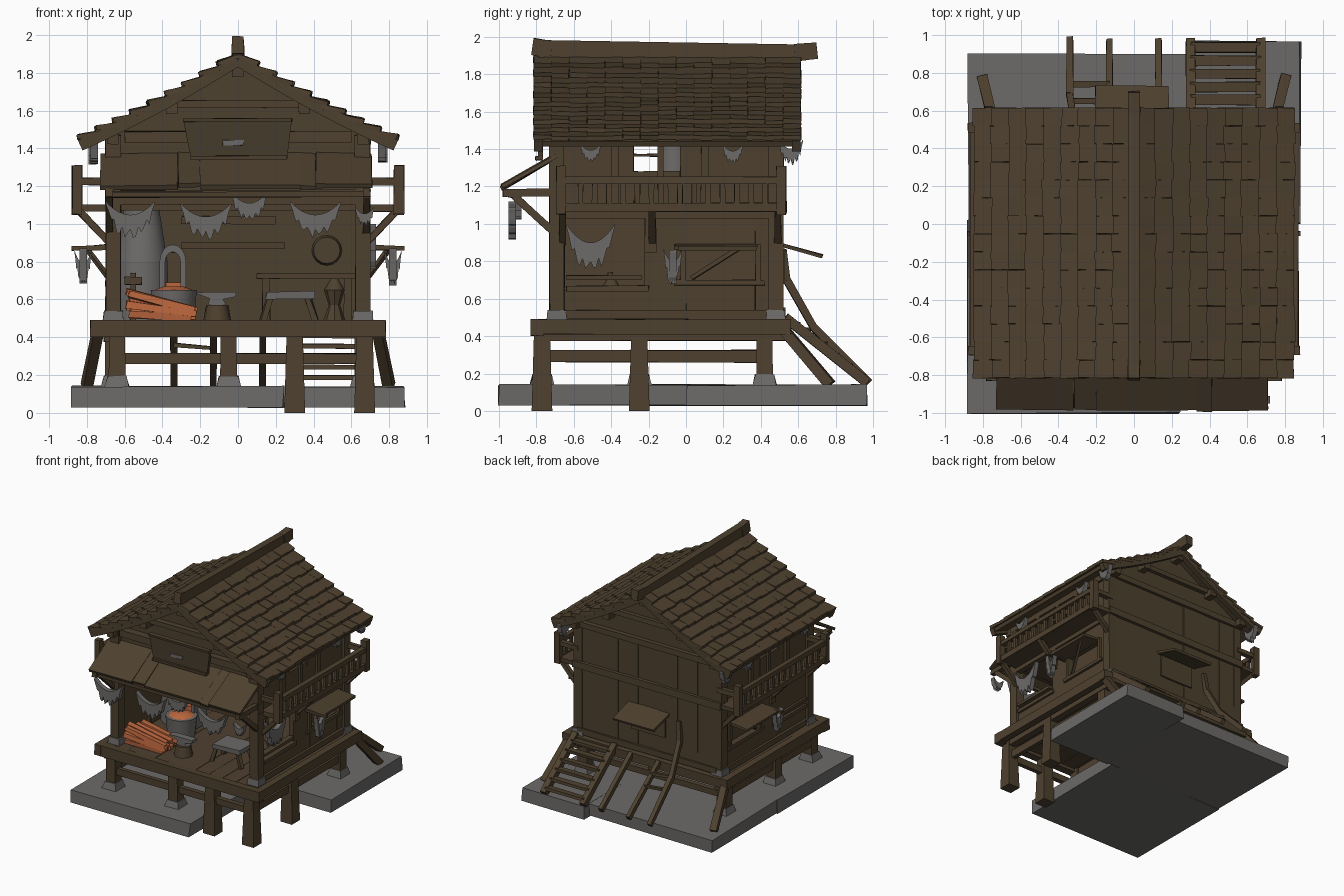
import bpy, bmesh, math, random
from mathutils import Vector, Matrix
random.seed(4)
R = random.uniform

def material(name, rgb):
    m = bpy.data.materials.new(name)
    m.diffuse_color = (*rgb, 1)
    return m
WOOD = material("brown_wood", (0.076, 0.052, 0.028))
DARK = material("dark_sign_wood", (0.062, 0.044, 0.025))
STONE = material("grey_stone", (0.15, 0.145, 0.14))
EMBER = material("orange_ember", (0.52, 0.14, 0.05))

def finish(name, bm, mat, smooth=False):
    bmesh.ops.recalc_face_normals(bm, faces=bm.faces)
    me = bpy.data.meshes.new(name)
    bm.to_mesh(me); bm.free()
    me.materials.append(mat)
    ob = bpy.data.objects.new(name, me)
    bpy.context.collection.objects.link(ob)
    if smooth:
        for o in bpy.context.selected_objects: o.select_set(False)
        ob.select_set(True)
        bpy.context.view_layer.objects.active = ob
        bpy.ops.object.shade_smooth_by_angle(angle=math.radians(40))
    return ob

def beam(bm, a, b, w, h, taper=1.0, jit=0.003):
    """Box from a to b: w is its level width, h its height; wider at a by taper."""
    a, b = Vector(a), Vector(b)
    d = (b - a).normalized()
    ref = Vector((0, 0, 1)) if abs(d.z) < 0.95 else Vector((0, 1, 0))
    x = ref.cross(d).normalized(); y = d.cross(x)
    vs = []
    for p, k in ((a, taper), (b, 1)):
        for i, j in ((-1, -1), (1, -1), (1, 1), (-1, 1)):
            vs.append(bm.verts.new(p + x*i*w*k/2 + y*j*h*k/2 + Vector((R(-jit, jit), R(-jit, jit), R(-jit, jit)))))
    for f in ((0, 1, 2, 3), (4, 5, 6, 7), (0, 1, 5, 4), (1, 2, 6, 5), (2, 3, 7, 6), (3, 0, 4, 7)):
        bm.faces.new([vs[i] for i in f])

def box(bm, x0, x1, y0, y1, z0, z1, jit=0.003):
    beam(bm, ((x0+x1)/2, (y0+y1)/2, z0), ((x0+x1)/2, (y0+y1)/2, z1), abs(x1-x0), abs(y1-y0), 1, jit)

def boxes(name, mat, rows, jit=0.003):
    bm = bmesh.new()
    for r in rows: box(bm, *r, jit=jit)
    return finish(name, bm, mat)

def beams(name, mat, rows, jit=0.003):
    bm = bmesh.new()
    for r in rows: beam(bm, *r, jit=jit)
    return finish(name, bm, mat)

def prism(name, mat, pts, axis, t0, t1):
    bm = bmesh.new()
    to3 = (lambda u, v, t: (u, t, v)) if axis == 'y' else (lambda u, v, t: (t, u, v))
    f = bm.faces.new([bm.verts.new(to3(u, v, t0)) for u, v in pts])
    ext = bmesh.ops.extrude_face_region(bm, geom=[f])['geom']
    off = Vector(to3(0, 0, t1 - t0))
    bmesh.ops.translate(bm, vec=off, verts=[v for v in ext if isinstance(v, bmesh.types.BMVert)])
    return finish(name, bm, mat)

def lathe(name, mat, x, y, prof, n=14):
    bm = bmesh.new()
    for (r0, z0), (r1, z1) in zip(prof, prof[1:]):
        bmesh.ops.create_cone(bm, cap_ends=True, segments=n, radius1=r0, radius2=r1, depth=z1-z0,
                              matrix=Matrix.Translation((x, y, (z0+z1)/2)))
    return finish(name, bm, mat, True)

def rag(name, axis, c, top, w, h, t):
    """Sagging crescent with ragged drips along its lower edge."""
    n = 18; up, low = [], []
    for i in range(n + 1):
        s = 2*i/n - 1
        z = top - h*0.4*(1 - s*s)
        up.append((c + s*w/2, z))
        low.append((c + s*w/2, z - 0.012 - h*0.36*(1 - s*s)**0.6 - (h*R(0.08, 0.28) if i % 3 and 1 < i < n-1 else 0)))
    prism(name, STONE, up + low[::-1], axis, t - 0.02, t + 0.02)

def roof_z(x): return 1.91 - 0.63*abs(x) + 0.11*x*x

# stone foundation, notched at the front right
boxes("foundation_slabs", STONE, [(-0.88, 0.24, -1, 0.02, 0.03, 0.14), (-0.88, 0.29, 0.02, 0.9, 0.03, 0.14),
                                  (0.29, 0.88, 0.0, 0.97, 0.03, 0.14)], 0.006)
# stilts, stone feet and rails under the deck
legs = [(x, -0.77) for x in (-0.64, -0.05, 0.3, 0.67)] + [(x, -0.25) for x in (-0.66, -0.05, 0.67)] + \
       [(x, 0.42) for x in (-0.66, 0.66)]
bm, feet = bmesh.new(), bmesh.new()
for x, y in legs:
    grounded = x > 0.24 and y < 0
    beam(bm, (x, y, 0 if grounded else 0.14), (x, y, 0.43), 0.085, 0.085, 1.3 if grounded else 1.05, 0)
    if not grounded: beam(feet, (x, y, 0.135), (x, y, 0.195), 0.1, 0.1, 1.3)
finish("stilts", bm, WOOD); finish("stilt_feet", feet, STONE)
rails = [(-0.66, 0.66, y-0.02, y+0.02, 0.26, 0.315) for y in (-0.77, 0.42)]
rails += [(x-0.02, x+0.02, -0.77, 0.42, 0.26, 0.325) for x in (-0.66, 0.67)]
rails += [(x-0.03, x+0.03, -0.8, 0.54, 0.375, 0.43) for x in (-0.68, -0.05, 0.68)]
boxes("stilt_rails", WOOD, rails)
# deck planks and rim
n = 12
boxes("deck_planks", WOOD, [(-0.77+i*1.54/n, -0.77+(i+1)*1.54/n-0.001, -0.81+R(0, .01), 0.54, 0.43, 0.482+R(0, .003))
                            for i in range(n)], 0.001)
boxes("deck_rim", WOOD, [(-0.78, 0.78, -0.83, -0.76, 0.40, 0.49), (-0.78, 0.78, 0.5, 0.56, 0.41, 0.49),
                         (-0.78, -0.72, -0.83, 0.56, 0.41, 0.49), (0.72, 0.78, -0.83, 0.56, 0.41, 0.49)])

# corner posts, their stone shoes and the front lintel
corners = [(x, y) for x in (-0.66, 0.66) for y in (-0.69, 0.48)]
boxes("corner_posts", WOOD, [(x-.04, x+.04, y-.04, y+.04, 0.49, 1.47) for x, y in corners])
beams("post_shoes", STONE, [((x, y, 0.485), (x, y, 0.54), 0.1, 0.1, 1.1) for x, y in corners])
boxes("front_beams", WOOD, [(-0.7, 0.7, -0.73, -0.66, 1.10, 1.18)])
# back wall with vertical planks and gables
gable = lambda z: [(-0.67, z), (0.67, z), (0.67, 1.48), (0.3, 1.68), (0, 1.86), (-0.3, 1.68), (-0.67, 1.48)]
prism("back_wall", WOOD, gable(0.48), 'y', 0.46, 0.505)
prism("front_gable", WOOD, gable(1.12), 'y', -0.69, -0.64)
n = 7
boxes("back_planks", WOOD, [(-0.66+i*1.32/n, -0.66+(i+1)*1.32/n-.002, 0.49, 0.51+R(0, .008), 0.49, 1.46) for i in range(n)], 0.001)
boxes("back_trim", WOOD, [(-0.7, 0.7, 0.49, 0.54, 1.06, 1.12), (-0.7, 0.7, 0.49, 0.54, 1.42, 1.47),
                          (-0.66, 0.66, 0.49, 0.53, 0.5, 0.55), (-0.35, 0.35, 0.49, 0.54, 1.62, 1.66)])
boxes("upper_floor", WOOD, [(-0.66, 0.66, -0.66, 0.48, 1.07, 1.11)])
# gable timbers, front and back
rows = [((-0.33, -0.72, 1.635), (0.33, -0.72, 1.635), 0.05, 0.04), ((-0.6, -0.72, 1.46), (0.6, -0.72, 1.46), 0.06, 0.06),
        ((0, -0.75, 1.78), (0, -0.75, 1.9), 0.06, 0.08)]
for x in (-0.66, -0.35, 0, 0.35, 0.66):
    rows.append(((x, -0.79, roof_z(x)-0.09), (x, 0.59, roof_z(x)-0.09), 0.06, 0.06))
beams("gable_timbers", WOOD, rows)

for s, side in ((-1, "left"), (1, "right")):
    X = lambda a, b: (min(s*a, s*b), max(s*a, s*b))
    # side walls: forge bay open on the right only, recessed window behind, gap upstairs
    boxes(side+"_wall", WOOD, [(*X(.64, .68), *r) for r in (
        (-0.65, -0.22, 0.49, 0.65 if s > 0 else 1.08), (-0.22, 0.0, 0.49, 1.08), (0.37, 0.48, 0.49, 1.08), (0, 0.37, 0.49, 0.7),
        (0, 0.37, 0.87, 1.08), (-0.66, -0.28, 1.1, 1.47), (-0.03, 0.48, 1.1, 1.47), (-0.28, -0.03, 1.1, 1.28))])
    boxes(side+"_window_panel", WOOD, [(*X(.625, .645), -0.02, 0.39, 0.68, 0.89)])
    boxes(side+"_wall_trim", WOOD, [(*X(.65, .7), *r) for r in (
        (-0.64, -0.2, 0.64, 0.67), (-0.64, -0.24, 0.7, 0.725), (-0.7, 0.5, 1.03, 1.1), (-0.22, -0.16, 0.85, 1.08),
        (-0.06, 0.42, 0.67, 0.7), (-0.03, 0.0, 0.68, 0.89), (0.37, 0.4, 0.68, 0.89), (-0.7, 0.5, 0.49, 0.54),
        (-0.28, -0.15, 1.36, 1.375), (-0.15, -0.12, 1.1, 1.45), (-0.4, -0.36, 1.1, 1.45), (0.08, 0.12, 1.1, 1.45),
        (-0.7, 0.5, 1.42, 1.47))])
    # propped side hatch
    beams(side+"_hatch", WOOD, [((s*.67, 0.16, 0.885), (s*.85, 0.16, 0.87), 0.44, 0.02),
                                ((s*.68, 0.03, 0.71), (s*.8, 0.28, 0.87), 0.022, 0.022),
                                ((s*.66, -0.05, 0.875), (s*.88, -0.05, 0.87), 0.025, 0.025)])
    # balcony
    yb = [-0.64 + i*1.14/15 for i in range(1, 15)]
    boxes(side+"_balcony", WOOD, [(*X(.66, .86), -0.66, 0.52, 1.065, 1.1), (*X(.83, .87), -0.68, 0.53, 1.065, 1.115),
                                  (*X(.83, .87), -0.68, 0.53, 1.215, 1.255)] +
          [(*X(.838, .862), y-.014, y+.014, 1.11, 1.22) for y in yb] +
          [(*X(.825, .878), y-.025, y+.025, 1.05, 1.31) for y in (-0.67, 0.51)] +
          [(*X(.66, .85), y-.02, y+.02, 1.205, 1.245) for y in (-0.67, 0.51)])
    beams(side+"_balcony_braces", WOOD, [((s*.68, y, 0.9), (s*.85, y, 1.08), 0.035, 0.035) for y in (-0.66, -0.18, 0.49)])
    # roof boarding, shingles and verge boards
    bd, sh, vg = bmesh.new(), bmesh.new(), bmesh.new()
    N, C = 9, 15
    for i in range(N):
        x0, x1 = 0.83*i/N, 0.83*(i+1)/N
        beam(bd, (s*x0, -0.1, roof_z(x0)-.035), (s*x1, -0.1, roof_z(x1)-.035), 1.38, 0.03, 1, 0)
        for y in (-0.79, 0.59):
            beam(vg, (s*x0, y, roof_z(x0)-.045), (s*(x1+.005), y, roof_z(x1+.005)-.045), 0.045, 0.06, 1, 0)
        for j in range(C):
            w = 1.43/C
            y = -0.815 + (j+.5)*w
            xe = x1 + R(0.012, 0.022)
            beam(sh, (s*max(x0-.02, 0), y, roof_z(x0)-.022), (s*xe, y, roof_z(xe)+.004+R(-.003, .004)), w*1.0, 0.024, 1, 0.003)
    finish(side+"_roof_boards", bd, WOOD); finish(side+"_shingles", sh, WOOD); finish(side+"_verge_boards", vg, WOOD)
    # awning arms, and the splayed prop at the back corner
    beams(side+"_awning_arms", WOOD, [((s*.68, -0.7, 1.17), (s*.68, -0.98, 1.165), 0.04, 0.04),
                                      ((s*.68, -0.7, 0.95), (s*.68, -0.92, 1.15), 0.035, 0.035)])
    beams(side+"_back_prop", WOOD, [((s*.8, 0.77, 0.14), (s*.74, 0.52, 0.44), 0.055, 0.055)])
    # ragged hangings along the side
    for y, z, w, h, x in ((-0.51, 1.43, .11, .09, .76), (0.25, 1.43, .11, .1, .76), (0.56, 1.45, .13, .12, .77),
                          (-0.07, 0.87, .1, .18, .82), (-0.51, 1.0, .26, .25, .71))[:5 if s > 0 else 4]:
        rag(side+"_hanging", 'x', y, z, w, h, s*x)
    rag(side+"_corner_hanging", 'y', s*.82, 0.86, 0.09, 0.17, -0.07)

# ridge beam, rising at both ends
beams("ridge_beam", WOOD, [((0, -0.76, 1.935), (0, 0.6, 1.915), 0.06, 0.09), ((0, -0.82, 1.95), (0, -0.72, 1.935), 0.065, 0.09),
                           ((0, 0.58, 1.915), (0, 0.7, 1.925), 0.065, 0.09)])
# front awning planks, support bar and hangings
xs = [-0.73, -0.32, -0.2, 0.33, 0.41, 0.71]
beams("front_awning", WOOD, [(((a+b)/2, -0.69, 1.365), ((a+b)/2, -0.985+R(-.008, .008), 1.195+R(-.01, .01)), b-a-.003, 0.025)
                             for a, b in zip(xs, xs[1:])], 0.004)
boxes("awning_bar", WOOD, [(-0.7, 0.7, -0.95, -0.92, 1.14, 1.17)])
for x, z, w, h, y in ((-.57, 1.12, .26, .18, -.93), (-.17, 1.11, .27, .18, -.93), (.06, 1.17, .19, .15, -.9),
                      (.41, 1.12, .27, .18, -.93), (.67, 1.09, .1, .09, -.93)):
    rag("front_hanging", 'y', x, z, w, h, y)
# blank sign board
prism("sign_board", DARK, [(-0.25, 1.35), (0.26, 1.35), (0.285, 1.55), (-0.29, 1.55)], 'y', -0.79, -0.765)
beams("sign_frame", WOOD, [((-.29, -.785, 1.55), (.285, -.785, 1.55), .04, .02), ((-.25, -.785, 1.35), (.26, -.785, 1.35), .04, .02)])
boxes("sign_plate", STONE, [(-0.08, 0.03, -0.798, -0.788, 1.415, 1.445)])

# forge: chimney, arched mouth, ember tub
lathe("forge_chimney", STONE, -0.51, -0.06, [(0.15, 0.485), (0.14, 0.8), (0.1, 1.05), (0.08, 1.5)])
arch = [(-0.345 + r*math.cos(a), 0.8 + 1.3*r*math.sin(a)) for r, seq in ((0.07, range(9)), (0.04, range(8, -1, -1)))
        for a in [math.pi*k/8 for k in seq]]
prism("forge_arch", STONE, [(-0.275, 0.5)] + arch[:9] + [(-0.415, 0.5), (-0.385, 0.5)] + arch[9:] + [(-0.305, 0.5)], 'y', -0.2, -0.03)
boxes("forge_back", WOOD, [(-0.39, -0.3, -0.05, -0.03, 0.5, 0.85)])
boxes("forge_coals", EMBER, [(-0.385, -0.305, -0.19, -0.06, 0.6, 0.69)], 0.006)
lathe("ember_tub", STONE, -0.34, -0.28, [(0.11, 0.485), (0.125, 0.65)])
lathe("tub_coals", EMBER, -0.34, -0.28, [(0.1, 0.65), (0.05, 0.67)], 8)
# pile of glowing rods
beams("hot_rods", EMBER, [((-0.57+R(-.02, .02), -0.69+.045*(i % 5), 0.52+.011*i), (-0.24+R(-.03, .03), -0.65+.04*(i % 5), 0.502+.004*i),
                           .045, .036) for i in range(12)], 0.005)
boxes("rod_rack", WOOD, [(-0.57, -0.54, -0.42, -0.39, 0.49, 0.74), (-0.6, -0.51, -0.43, -0.38, 0.68, 0.72)])
# anvil on a stump
lathe("anvil_stump", WOOD, -0.11, -0.58, [(0.075, 0.485), (0.06, 0.57)], 9)
prism("anvil", STONE, [(-.16, .57), (-.06, .57), (-.08, .6), (-.01, .615), (-.01, .64), (-.16, .64), (-.23, .635), (-.15, .605)],
      'y', -0.61, -0.55)
# work bench with stone top
beams("bench_legs", WOOD, [((.27+i*.14, -.46+j*.08, .485), (.27+i*.1, -.46+j*.07, .61), .03, .03) for i in (-1, 1) for j in (-1, 1)])
boxes("bench_top", STONE, [(0.15, 0.41, -0.56, -0.36, 0.605, 0.64)], 0.006)
# back table, vice, shelf and round shield
boxes("back_table", WOOD, [(0.1, 0.62, 0.1, 0.4, 0.71, 0.74), (0.13, 0.17, 0.13, 0.17, 0.48, 0.72), (0.56, 0.6, 0.13, 0.17, 0.48, 0.72),
                           (-0.3, 0.25, 0.4, 0.46, 0.87, 0.9), (-0.3, 0.2, 0.42, 0.46, 1.0, 1.04)])
lathe("vice_stand", WOOD, 0.51, -0.4, [(0.06, 0.485), (0.03, 0.57), (0.055, 0.65), (0.02, 0.71)], 8)
bm = bmesh.new()
bmesh.ops.create_cone(bm, cap_ends=True, segments=16, radius1=0.08, radius2=0.07, depth=0.04,
                      matrix=Matrix.Translation((0.47, 0.44, 0.86)) @ Matrix.Rotation(math.pi/2, 4, 'X'))
finish("round_shield", bm, WOOD)

# back stairs
rows = [((x, 0.97, 0.15), (x, 0.53, 0.5), 0.05, 0.05) for x in (0.3, 0.67)]
for i in range(6):
    t = (i+.5)/6
    rows.append(((0.3, 0.97-.42*t, 0.16+.33*t), (0.67, 0.97-.42*t, 0.16+.33*t), 0.055, 0.025))
beams("back_stairs", WOOD, rows)
# leaning poles and small ladder at the back
rows = [((x, 0.97, 0.15), (x, 0.55, 0.48), 0.035, 0.04) for x in (-0.13, 0.13)]
rows += [((-0.34, 0.98, 0.15), (-0.34, 0.68, 0.45), .035, .04), ((-0.34, 0.685, 0.44), (-0.32, 0.54, 0.7), .035, .04),
         ((-0.32, 0.54, 0.69), (-0.3, 0.52, 0.86), .035, .035)]
rows += [((-0.34, 0.74-.09*i, 0.36+.08*i), (-0.13, 0.74-.09*i, 0.34+.075*i), .03, .02) for i in range(2)]
beams("leaning_poles", WOOD, rows)
# back window hatch
beams("back_hatch", WOOD, [((-0.01, 0.5, 0.89), (-0.01, 0.73, 0.825), 0.39, 0.022)])
boxes("back_window", WOOD, [(-0.17, 0.15, 0.5, 0.53, 0.68, 0.87)])
